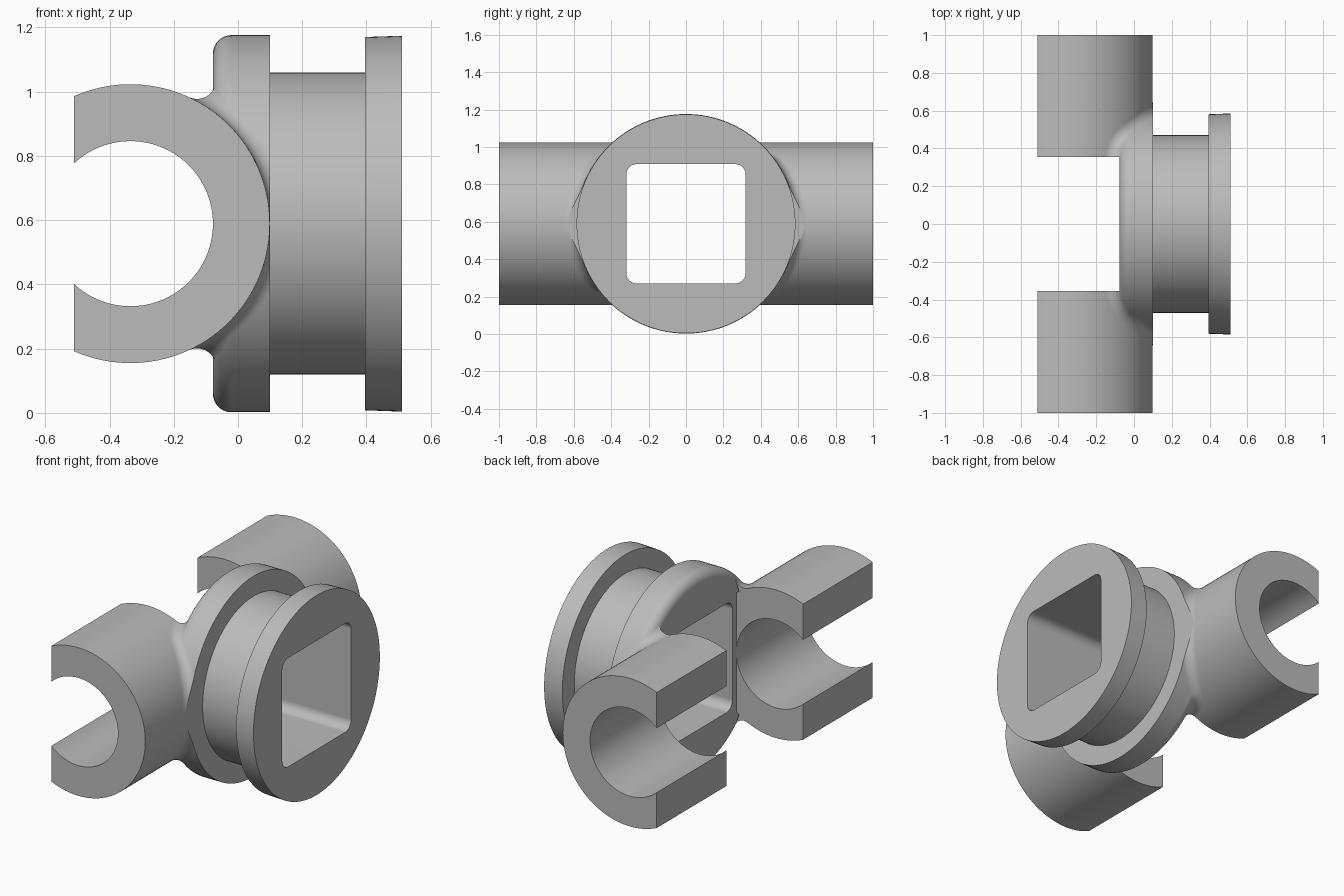
import bpy, bmesh
from math import sin, cos, acos, sqrt, pi, radians
from mathutils import Vector

if "Cube" in bpy.data.objects:
    bpy.data.objects.remove(bpy.data.objects["Cube"], do_unlink=True)

MID = 0.589                                # height of the shared centre line
HUB_R, EDGE, FACE_X, BACK_X = 0.587, 0.058, -0.078, 0.1
CLIP_X, CLIP_R, BORE_R, CLIP_IN, LEFT = -0.335, 0.434, 0.257, 0.355, -0.51
FILLET = 0.06

grey = bpy.data.materials.new("light grey")
grey.use_nodes = True
grey.diffuse_color = (0.5, 0.5, 0.5, 1)
grey.node_tree.nodes["Principled BSDF"].inputs["Base Color"].default_value = (0.5, 0.5, 0.5, 1)


def make_object(name, bm):
    bmesh.ops.recalc_face_normals(bm, faces=bm.faces[:])
    mesh = bpy.data.meshes.new(name)
    bm.to_mesh(mesh)
    bm.free()
    mesh.materials.append(grey)
    obj = bpy.data.objects.new(name, mesh)
    bpy.context.collection.objects.link(obj)
    obj.location.z = MID
    return obj


def smooth(obj):
    obj.data.shade_smooth()
    obj.data.set_sharp_from_angle(angle=radians(32))
    mod = obj.modifiers.new("even shading", 'WEIGHTED_NORMAL')
    mod.keep_sharp = True


def arc(cx, cy, r, start, end, n):
    return [(cx + r * cos(start + (end - start) * i / n),
             cy + r * sin(start + (end - start) * i / n)) for i in range(n + 1)]


def loft(bm, rings):
    """Skin closed rings of points and cap both ends."""
    rows = [[bm.verts.new(p) for p in ring] for ring in rings]
    n = len(rows[0])
    for a, b in zip(rows, rows[1:]):
        for i in range(n):
            bm.faces.new((a[i], a[(i + 1) % n], b[(i + 1) % n], b[i]))
    bm.faces.new(rows[0])
    bm.faces.new(rows[-1])


# Hub: turned profile of rounded disc, shaft and slightly tapered flange
profile = arc(FACE_X + EDGE, HUB_R - EDGE, EDGE, pi, pi / 2, 10)
profile += [(BACK_X, HUB_R), (BACK_X, 0.47), (0.395, 0.47), (0.395, 0.581), (0.51, 0.585)]
bm = bmesh.new()
loft(bm, [[(x, y, z) for y, z in arc(0, 0, r, 0, 2 * pi, 128)[:-1]] for x, r in profile])
hub = make_object("hub", bm)

# Rounded square hole through the hub
half, corner = 0.319, 0.055
outline = []
for k, (sy, sz) in enumerate([(1, 1), (-1, 1), (-1, -1), (1, -1)]):
    outline += arc(sy * (half - corner), sz * (half - corner), corner,
                   k * pi / 2, (k + 1) * pi / 2, 8)
bm = bmesh.new()
loft(bm, [[(x, y, z) for y, z in outline] for x in (-0.3, 0.8)])
cutter = make_object("hole_cutter", bm)
cutter.hide_render = True
cut = hub.modifiers.new("hole", 'BOOLEAN')
cut.operation, cut.solver, cut.object = 'DIFFERENCE', 'EXACT', cutter
bpy.context.view_layer.update()
cut_mesh = bpy.data.meshes.new_from_object(
    hub.evaluated_get(bpy.context.evaluated_depsgraph_get()))
hub.modifiers.clear()
hub.data = cut_mesh
bpy.data.objects.remove(cutter, do_unlink=True)
smooth(hub)


def fillet_ring(angle):
    """Section of a rolling-ball blend between a clip and the rounded disc."""
    n1 = Vector((cos(angle), 0, sin(angle)))
    c = Vector((CLIP_X, 0, 0)) + n1 * (CLIP_R + FILLET)
    t = min(0, c.x - FACE_X - EDGE)
    reach = HUB_R - EDGE + sqrt(max(0, (EDGE + FILLET) ** 2 - t * t))
    c.y = sqrt(reach ** 2 - c.z ** 2)
    core = Vector((0, c.y, c.z)).normalized() * (HUB_R - EDGE)
    core.x = max(c.x, FACE_X + EDGE)
    n2 = (c - core).normalized()
    a = acos(n1.dot(n2))
    pts = []
    for i in range(13):
        f = i / 12
        d = (n1 * sin((1 - f) * a) + n2 * sin(f * a)) / sin(a)
        pts.append(c - d * FILLET)
    pts.append(c - (n1 + n2) * FILLET * 1.05 / (1 + n1.dot(n2)))
    return pts


def trim(bm, point, normal):
    res = bmesh.ops.bisect_plane(bm, geom=bm.verts[:] + bm.edges[:] + bm.faces[:],
                                 plane_co=point, plane_no=normal, clear_outer=True)
    edges = [e for e in res["geom_cut"] if isinstance(e, bmesh.types.BMEdge)]
    bmesh.ops.holes_fill(bm, edges=edges, sides=0)


# Two open clips with blends into the disc
outer = acos((LEFT - CLIP_X) / CLIP_R)
inner = acos((LEFT - CLIP_X) / BORE_R)
section = arc(CLIP_X, 0, CLIP_R, outer, -outer, 72) + arc(CLIP_X, 0, BORE_R, -inner, inner, 64)
start = acos((FACE_X - FILLET - CLIP_X) / (CLIP_R + FILLET))
for side, name in ((-1, "front"), (1, "back")):
    bm = bmesh.new()
    loft(bm, [[(x, side * y, z) for x, z in section] for y in (CLIP_IN, 1)])
    smooth(make_object(name + "_clip", bm))

    bm = bmesh.new()
    loft(bm, [fillet_ring(start * (1 - i / 40)) for i in range(81)])
    trim(bm, (BACK_X, 0, 0), (1, 0, 0))
    trim(bm, (0, CLIP_IN, 0), (0, -1, 0))
    for v in bm.verts:
        v.co.y *= side
    smooth(make_object(name + "_clip_blend", bm))
